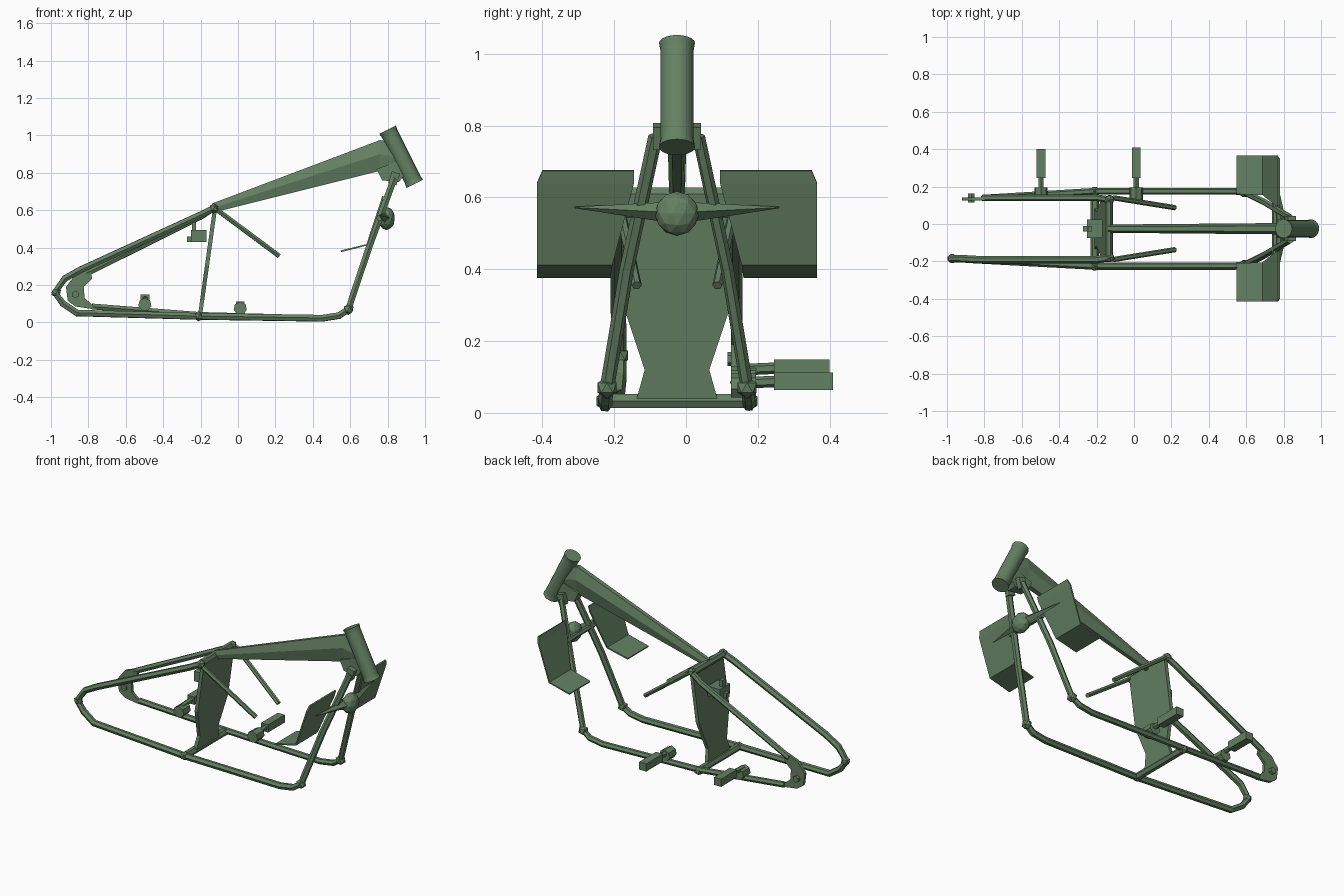
import bpy, bmesh, math
from mathutils import Vector

cube = bpy.data.objects.get("Cube")
if cube:
    bpy.data.objects.remove(cube, do_unlink=True)

green = bpy.data.materials.new("frame green")
green.use_nodes = True
GREEN = (0.13, 0.22, 0.125, 1)
green.diffuse_color = GREEN
green.node_tree.nodes["Principled BSDF"].inputs["Base Color"].default_value = GREEN

MID = -0.025          # centre plane of the frame
SIDES = (("left", 1), ("right", -1))


def add(name, mesh):
    mesh.materials.clear()
    mesh.materials.append(green)
    ob = bpy.data.objects.new(name, mesh)
    bpy.context.collection.objects.link(ob)
    return ob


def from_bmesh(name, bm):
    bmesh.ops.recalc_face_normals(bm, faces=bm.faces)
    mesh = bpy.data.meshes.new(name)
    bm.to_mesh(mesh)
    bm.free()
    return add(name, mesh)


def tube(name, points, radius):
    """Eight-sided pipe through the points."""
    cu = bpy.data.curves.new(name + "_path", "CURVE")
    cu.dimensions = "3D"
    cu.bevel_depth, cu.bevel_resolution, cu.use_fill_caps = radius, 1, True
    sp = cu.splines.new("POLY")
    sp.points.add(len(points) - 1)
    for p, co in zip(sp.points, points):
        p.co = (*co, 1)
    tmp = bpy.data.objects.new(name + "_path", cu)
    mesh = bpy.data.meshes.new_from_object(tmp)
    bpy.data.objects.remove(tmp)
    mesh.name = name
    for f in mesh.polygons:
        f.use_smooth = False
    return add(name, mesh)


def cone(name, a, b, r1, r2, sides=8):
    a, b = Vector(a), Vector(b)
    bm = bmesh.new()
    bmesh.ops.create_cone(bm, cap_ends=True, segments=sides, radius1=r1, radius2=r2, depth=(b - a).length)
    ob = from_bmesh(name, bm)
    turn = (b - a).to_track_quat("Z", "Y").to_matrix().to_4x4()
    turn.translation = (a + b) / 2
    ob.data.transform(turn)
    return ob


def box(name, centre, size, tilt=0):
    bm = bmesh.new()
    bmesh.ops.create_cube(bm, size=1)
    for v in bm.verts:
        v.co = Vector(v.co) * Vector(size)
    ob = from_bmesh(name, bm)
    ob.location, ob.rotation_euler = centre, (0, tilt, 0)
    return ob


def ball(name, centre, r, level=1):
    bm = bmesh.new()
    bmesh.ops.create_icosphere(bm, subdivisions=level, radius=r)
    ob = from_bmesh(name, bm)
    ob.location = centre
    return ob


def slab(name, outline, offset):
    """Extrude a 3D outline by an offset vector."""
    bm = bmesh.new()
    face = bm.faces.new([bm.verts.new(p) for p in outline])
    ext = bmesh.ops.extrude_face_region(bm, geom=[face])
    bmesh.ops.translate(bm, vec=offset, verts=[v for v in ext["geom"] if isinstance(v, bmesh.types.BMVert)])
    return from_bmesh(name, bm)


# Steering neck with flared ends
top, low = Vector((0.80, MID, 1.03)), Vector((0.945, MID, 0.74))
neck = cone("steering_neck", low, top, 0.046, 0.046, 20)
for i, (end, other) in enumerate(((top, low), (low, top))):
    d = (other - end).normalized()
    cone("neck_collar_%d" % i, end, end + d * 0.025, 0.05, 0.046, 20)
for ob in bpy.data.objects:
    if "neck" in ob.name:
        ob.data.shade_smooth()
        ob.data.set_sharp_from_angle(angle=math.radians(35))

# Backbone: hexagonal section deepening towards the neck
bm = bmesh.new()
rings = []
for x, lo, mid, hi, w in ((-0.14, 0.585, 0.61, 0.635, 0.022), (0.76, 0.81, 0.90, 0.975, 0.03), (0.85, 0.79, 0.88, 0.95, 0.03)):
    section = ((-0.5, lo), (-1, mid), (-0.5, hi), (0.5, hi), (1, mid), (0.5, lo))
    rings.append([bm.verts.new((x, MID + w * k, z)) for k, z in section])
for r, s in zip(rings, rings[1:]):
    for i in range(6):
        j = (i + 1) % 6
        bm.faces.new((r[i], r[j], s[j], s[i]))
bm.faces.new(rings[0])
bm.faces.new(rings[-1])
from_bmesh("backbone", bm)

# Gusset under the neck
gusset = ((0.74, 0.82), (0.77, 0.76), (0.86, 0.75), (0.90, 0.80), (0.85, 0.86))
slab("neck_gusset", [(x, MID - 0.03, z) for x, z in gusset], (0, 0.06, 0))

# Side rails: right side loops round the tail, left side ends at a dropout plate
front = [(0.45, 0.2, 0.022), (0.54, 0.2, 0.036), (0.59, 0.195, 0.07), (0.70, 0.14, 0.40), (0.835, 0.06, 0.77)]
tail = [(-0.13, 0.155, 0.61), (-0.20, 0.165, 0.575), (-0.84, 0.165, 0.282), (-0.925, 0.16, 0.235),
        (-0.98, 0.16, 0.16), (-0.935, 0.16, 0.10), (-0.86, 0.165, 0.05), (-0.21, 0.20, 0.032)]
stay = [(-0.13, 0.155, 0.61), (-0.20, 0.165, 0.565), (-0.81, 0.165, 0.262)]
chain = [(-0.78, 0.165, 0.085), (-0.21, 0.20, 0.04)]


def side(points, s):
    return [(x, MID + s * y, z) for x, y, z in points]


tube("right_rail", side(tail + front, -1), 0.02)
tube("left_rail", side(chain + front, 1), 0.018)
tube("left_upper_stay", side(stay, 1), 0.018)
ball("right_tail_joint", (-0.972, MID - 0.16, 0.16), 0.028)

# Left dropout plate and its bolt
drop = ((-0.79, 0.285), (-0.87, 0.255), (-0.92, 0.19), (-0.91, 0.115), (-0.87, 0.085), (-0.77, 0.07),
        (-0.78, 0.095), (-0.82, 0.13), (-0.825, 0.19), (-0.78, 0.235))
slab("left_dropout", [(x, MID + 0.15, z) for x, z in drop], (0, 0.018, 0))
cone("dropout_bolt", (-0.87, 0.115, 0.15), (-0.87, 0.162, 0.15), 0.02, 0.02, 6)

for label, s in SIDES:
    # Joints and brackets along each rail
    ball(label + "_front_joint", (0.59, MID + s * 0.195, 0.07), 0.031)
    ball(label + "_cross_joint", (-0.21, MID + s * 0.20, 0.033), 0.028)
    ball(label + "_seat_joint", (-0.13, MID + s * 0.155, 0.61), 0.028)
    box(label + "_neck_bracket", (0.835, MID + s * 0.052, 0.77), (0.045, 0.03, 0.065), 0.3)
    # Strut running forward and down from the seat joint
    tube(label + "_strut", side([(-0.11, 0.165, 0.60), (0.22, 0.112, 0.355)], s), 0.014)
    # Bent leg shield: upright panel and a rearward foot
    bm = bmesh.new()
    rows = [(0.775, 0.12, 0.375, 0.675), (0.765, 0.12, 0.39, 0.64), (0.69, 0.18, 0.39, 0.415), (0.55, 0.185, 0.39, 0.38)]
    verts = [[bm.verts.new((x, MID + s * y, z)) for y in (a, b)] for x, a, b, z in rows]
    for p, q in zip(verts, verts[1:]):
        bm.faces.new((p[0], p[1], q[1], q[0]))
    shield = from_bmesh(label + "_leg_shield", bm)
    solid = shield.modifiers.new("thickness", "SOLIDIFY")
    solid.thickness, solid.offset = 0.009, 0
    # Pointed horn fins
    cone(label + "_horn_fin", (0.785, MID + s * 0.05, 0.56), (0.755, MID + s * 0.285, 0.572), 0.026, 0.002, 4)

# Horn between the down tubes
ball("horn", (0.795, MID, 0.555), 0.062, 2).scale = (0.72, 1, 1)
tube("horn_bar", side([(0.755, 0.14, 0.557), (0.755, -0.14, 0.557)], 1), 0.016)

# Waisted panel closing the middle of the frame
half = ((0.15, 0.61), (0.15, 0.30), (0.09, 0.12), (0.115, 0.03))
lean = lambda z: -0.215 + 0.14 * (z - 0.03)
outline = [(lean(z), MID + y, z) for y, z in half] + [(lean(z), MID - y, z) for y, z in reversed(half)]
slab("seat_panel", outline, (0.022, 0, 0))
tube("seat_cross_tube", side([(-0.135, 0.155, 0.61), (-0.135, -0.155, 0.61)], 1), 0.021)
tube("lower_cross_tube", side([(-0.21, 0.20, 0.033), (-0.21, -0.20, 0.033)], 1), 0.022)

# Small box fixed behind the panel
box("rear_box", (-0.21, MID, 0.462), (0.085, 0.10, 0.062))
box("rear_box_tab", (-0.235, MID, 0.505), (0.022, 0.03, 0.06))
box("rear_box_foot", (-0.255, MID, 0.445), (0.035, 0.03, 0.03))

# Foot pegs with clamps on the left rail
for label, x, z, zc, end in (("front", 0.012, 0.088, 0.075, 0.41), ("rear", -0.498, 0.125, 0.095, 0.40)):
    cone(label + "_peg_clamp", (x, 0.125, zc), (x, 0.195, zc), 0.036, 0.036, 7)
    cone(label + "_peg_shaft", (x, 0.15, z - 0.005), (x, 0.26, z), 0.016, 0.016, 6)
    box(label + "_peg", (x, (0.245 + end) / 2, z), (0.048, end - 0.245, 0.048))
